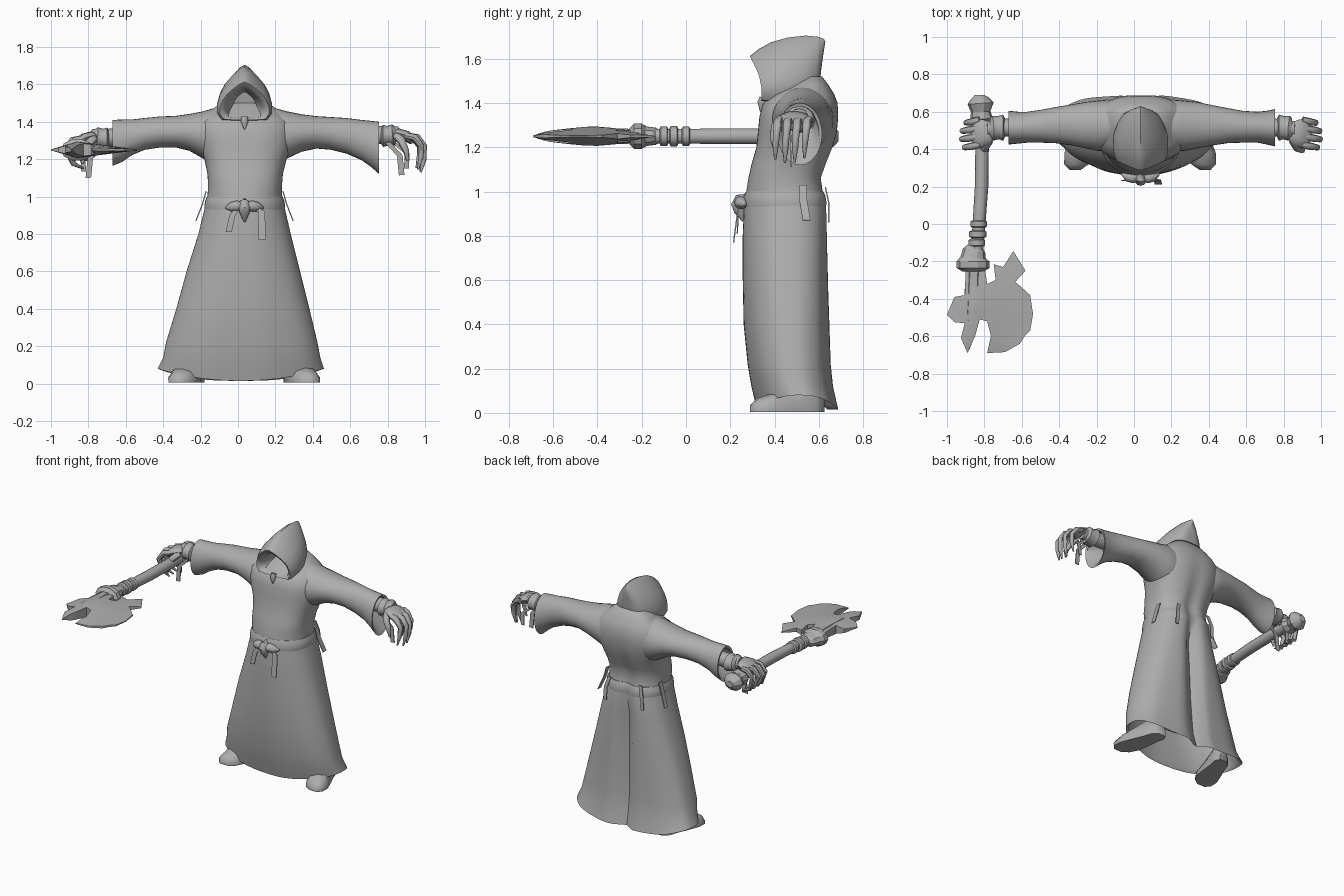
import bpy, bmesh, math
from mathutils import Vector

CX = 0.035
cloth = bpy.data.materials.new("plain_grey")
cloth.diffuse_color = (0.42, 0.42, 0.42, 1)


def finish(name, bm, angle=45):
    bmesh.ops.recalc_face_normals(bm, faces=bm.faces)
    me = bpy.data.meshes.new(name)
    bm.to_mesh(me)
    bm.free()
    me.materials.append(cloth)
    ob = bpy.data.objects.new(name, me)
    bpy.context.collection.objects.link(ob)
    bpy.ops.object.select_all(action='DESELECT')
    bpy.context.view_layer.objects.active = ob
    ob.select_set(True)
    bpy.ops.object.shade_smooth_by_angle(angle=math.radians(angle))
    return ob


def loft(name, rings, angle=45):
    """Skin closed rings of equal length and cap both ends."""
    bm = bmesh.new()
    loops = [[bm.verts.new(p) for p in r] for r in rings]
    n = len(loops[0])
    for a, b in zip(loops, loops[1:]):
        for i in range(n):
            j = (i + 1) % n
            bm.faces.new((a[i], a[j], b[j], b[i]))
    bm.faces.new(loops[0])
    bm.faces.new(loops[-1])
    return finish(name, bm, angle)


def tube(name, path, radii, n=10, flat=1.0, angle=45):
    """Round tube along a path with one radius for each point."""
    pts = [Vector(p) for p in path]
    rings = []
    for i, p in enumerate(pts):
        d = (pts[min(i + 1, len(pts) - 1)] - pts[max(i - 1, 0)]).normalized()
        ref = Vector((0, 1, 0)) if abs(d.y) < 0.8 else Vector((1, 0, 0))
        u = (ref - d * ref.dot(d)).normalized()
        v = d.cross(u)
        rings.append([p + radii[i] * (u * math.cos(2 * math.pi * k / n)
                      + v * flat * math.sin(2 * math.pi * k / n)) for k in range(n)])
    return loft(name, rings, angle)


def ribbon(name, path, side, width):
    """Thin cloth strip along a path."""
    s = Vector(side).normalized() * width / 2
    rings = []
    for i, p in enumerate(path):
        p = Vector(p)
        d = Vector(path[min(i + 1, len(path) - 1)]) - Vector(path[max(i - 1, 0)])
        t = d.cross(s).normalized() * 0.003
        rings.append([p - s - t, p + s - t, p + s + t, p - s + t])
    return loft(name, rings)


# Robe: skirt and torso, rounder in front and squarer behind
N = 72


def robe_ring(z, x0, x1, yf, yb, hem=0.0):
    ring = []
    fold = max(0.0, 0.9 - z) * 0.012
    crease = 0.06 if z < 0.9 else max(0.0, 0.03 * (1.4 - z) / 0.5)
    for k in range(N):
        a = 2 * math.pi * k / N
        c, s = math.cos(a), math.sin(a)
        w = 1 + fold * math.sin(9 * a + 1) * abs(s)
        e = (0.8 if z > 0.9 else 0.72) if s > 0 else (0.8 if z > 1 else 0.95)
        x = (x0 + x1) / 2 + (x1 - x0) / 2 * math.copysign(abs(c) ** e, c) * w
        y = (yf + yb) / 2 + (yb - yf) / 2 * math.copysign(abs(s) ** e, s) * w
        if s > 0:
            y -= crease * math.exp(-((x - CX) / 0.045) ** 2)
        ring.append((x, y, z + hem * c * c))
    return ring


loft("robe", [
    robe_ring(0.30, -0.32, 0.37, 0.30, 0.63),
    robe_ring(0.035, -0.40, 0.44, 0.335, 0.67, 0.06),
    robe_ring(0.015, -0.43, 0.46, 0.32, 0.688, 0.065),
    robe_ring(0.12, -0.40, 0.44, 0.295, 0.665, 0.02),
    robe_ring(0.22, -0.385, 0.425, 0.278, 0.655),
    robe_ring(0.40, -0.33, 0.382, 0.26, 0.65),
    robe_ring(0.60, -0.275, 0.332, 0.256, 0.645),
    robe_ring(0.80, -0.212, 0.282, 0.256, 0.642),
    robe_ring(0.93, -0.18, 0.252, 0.262, 0.64),
    robe_ring(1.00, -0.163, 0.235, 0.272, 0.625),
    robe_ring(1.06, -0.16, 0.235, 0.282, 0.615),
    robe_ring(1.12, -0.163, 0.24, 0.295, 0.635),
    robe_ring(1.20, -0.18, 0.26, 0.318, 0.665),
    robe_ring(1.27, -0.205, 0.285, 0.325, 0.685),
    robe_ring(1.34, -0.22, 0.295, 0.332, 0.69),
    robe_ring(1.40, -0.21, 0.285, 0.348, 0.685),
    robe_ring(1.44, -0.17, 0.245, 0.39, 0.67),
    robe_ring(1.48, -0.12, 0.19, 0.46, 0.645),
    robe_ring(1.52, -0.07, 0.14, 0.50, 0.615),
], 60)


# Sleeves: shoulder to flared hollow cuff
def sleeve_ring(x, y0, y1, z0, z1, n=28):
    ring = []
    for k in range(n):
        a = 2 * math.pi * k / n
        c, s = math.cos(a), math.sin(a)
        ring.append((x, (y0 + y1) / 2 + (y1 - y0) / 2 * c, (z0 + z1) / 2 + (z1 - z0) / 2 * s))
    return ring


loft("right_sleeve", [sleeve_ring(*r) for r in [
    (-0.05, .43, .65, 1.18, 1.47), (-0.14, .39, .665, 1.18, 1.47), (-0.19, .39, .66, 1.205, 1.455),
    (-0.26, .405, .652, 1.245, 1.442), (-0.33, .42, .64, 1.262, 1.432), (-0.42, .432, .625, 1.262, 1.428),
    (-0.50, .435, .61, 1.25, 1.42), (-0.57, .435, .60, 1.22, 1.412), (-0.62, .43, .60, 1.185, 1.412),
    (-0.67, .425, .605, 1.165, 1.41), (-0.665, .44, .59, 1.18, 1.395), (-0.56, .455, .58, 1.26, 1.39)]], 60)
loft("left_sleeve", [sleeve_ring(*r) for r in [
    (0.12, .43, .65, 1.18, 1.47), (0.21, .39, .665, 1.18, 1.47), (0.265, .39, .66, 1.205, 1.455),
    (0.34, .405, .652, 1.24, 1.44), (0.42, .42, .635, 1.257, 1.43), (0.50, .432, .62, 1.25, 1.425),
    (0.58, .435, .605, 1.23, 1.42), (0.66, .435, .60, 1.195, 1.41), (0.71, .425, .605, 1.16, 1.405),
    (0.755, .415, .615, 1.12, 1.40), (0.75, .43, .60, 1.14, 1.385), (0.64, .455, .58, 1.25, 1.39)]], 60)

# Hood: pointed arch sections narrowing to a ridge behind, deep opening at the front
half = [(.45, 0), (.85, .02), (1, .16), (1, .33), (.9, .51), (.73, .67), (.47, .82), (.2, .95)]
arch = [(0, 0)] + half + [(0, 1)] + [(-x, z) for x, z in reversed(half)]


def hood_ring(w, yb, zb, yt, zt, bow=0.0):
    return [(CX + w * fx, yb + (yt - yb) * fz + bow * math.sin(math.pi * fz), zb + (zt - zb) * fz)
            for fx, fz in arch]


loft("hood", [hood_ring(*r) for r in [
    (.06, .49, 1.46, .47, 1.56), (.095, .40, 1.43, .34, 1.575), (.112, .35, 1.42, .305, 1.59, .015),
    (.13, .342, 1.41, .288, 1.612, .018), (.142, .375, 1.405, .33, 1.645, .01), (.147, .42, 1.405, .385, 1.675),
    (.145, .48, 1.41, .46, 1.696), (.122, .54, 1.42, .54, 1.705), (.092, .585, 1.44, .595, 1.70),
    (.055, .605, 1.49, .62, 1.692), (.02, .61, 1.55, .63, 1.68)]], 50)
tube("collar_clasp", [(CX, .35, 1.425), (CX, .343, 1.40), (CX, .338, 1.36)], [.018, .02, .004], 8)

# Belt sash, knot and hanging ribbons
sash = [robe_ring(z, -0.17 - g, 0.242 + g, 0.267 - g, 0.632 + g)
        for z, g in ((.93, .008), (.95, .01), (.98, .005), (1.0, -.004))]
loft("belt_sash", sash, 60)
tube("belt_knot", [(CX, .27, .985), (CX, .25, .97), (CX, .242, .94), (CX, .246, .91), (CX, .262, .865)],
     [.008, .028, .038, .028, .006], 12, 0.9)
for s in (-1, 1):
    tube("knot_loop", [(CX, .25, .945), (CX + s * .04, .248, .95), (CX + s * .07, .253, .945),
         (CX + s * .10, .268, .94)], [.02, .03, .026, .006], 10)
ribbon("front_ribbon_short", [(0, .24, .94), (-.03, .235, .90), (-.05, .232, .81)], (1, 0, 0), .032)
ribbon("front_ribbon_long", [(.08, .24, .95), (.125, .235, .92), (.13, .215, .77)], (1, 0, 0), .038)
for s in (-1, 1):
    edge = CX + s * .205
    ribbon("side_ribbon", [(edge, .53, 1.03), (edge + s * .02, .53, .96), (edge + s * .055, .545, .87)],
           (0, 1, 0), .035)
    ribbon("back_ribbon", [(CX + s * .12, .63, 1.02), (CX + s * .14, .645, .95), (CX + s * .145, .645, .86)],
           (1, 0, 0), .025)

# Shoes, turned slightly outwards
for s, x in ((-1, -.27), (1, .335)):
    rings = []
    for t, w, h in ((0, .03, .035), (.03, .065, .065), (.09, .08, .085), (.17, .07, .11),
                    (.24, .058, .14), (.30, .055, .13), (.335, .03, .08)):
        cx, y = x + s * .045 * (1 - 2 * t / .335), .29 + t
        rings.append([(cx - w, y, .005), (cx + w, y, .005), (cx + w * 1.02, y, h * .4),
                      (cx + w * .65, y, h * .88), (cx, y, h), (cx - w * .65, y, h * .88),
                      (cx - w * 1.02, y, h * .4)])
    loft("shoe", rings, 50)


# Hands with forearm, wrist wraps, curled fingers and hanging strips
def hand(side, s, dx, dz, grip):
    def P(x, y, z):
        return (s * (x - dx), y, z + dz)
    tube(side + "_forearm", [P(.62, .515, 1.335), P(.76, .515, 1.33), P(.86, .51, 1.335)],
         [.05, .048, .04], 12)
    tube(side + "_wrist_wrap", [P(.765, .515, 1.325), P(.775, .515, 1.325), P(.80, .515, 1.325),
         P(.83, .512, 1.33), P(.845, .512, 1.33)], [.05, .07, .062, .066, .05], 12, 0.85)
    tube(side + "_palm", [P(.835, .505, 1.335), P(.86, .495, 1.34), P(.90, .485, 1.325), P(.935, .48, 1.30)],
         [.045, .065, .078, .068], 12, 0.36)
    for i in range(4):
        y, k = .415 + i * .044, (0, .015, .012, -.008)[i]
        end = [P(.955, y, 1.19), P(.90, y, 1.165)] if grip else [
            P(.978 + k, y - .01, 1.21 - k), P(.962 + k, y - .012, 1.145 - k)]
        tube(side + "_finger", [P(.90, y + .01, 1.325), P(.945 + k, y, 1.315), P(.98 + k, y - .005, 1.27)] + end,
             [.018, .02, .016, .014, .005], 8)
    tube(side + "_thumb", [P(.85, .45, 1.325), P(.875, .405, 1.295), P(.90, .395, 1.24), P(.905, .40, 1.19)],
         [.025, .022, .016, .006], 8)
    ribbon(side + "_strip_inner", [P(.80, .47, 1.29), P(.865, .475, 1.22), P(.875, .475, 1.115)], (1, 0, .1), .03)
    ribbon(side + "_strip_outer", [P(.83, .53, 1.29), P(.905, .53, 1.23), P(.90, .535, 1.15)], (1, 0, 0), .026)


hand("left", 1, 0, 0, False)
hand("right", -1, .075, -.015, True)

# Axe shaft, wraps, collar and pommel
Z = 1.25
tube("axe_shaft", [(-.81, .58, Z), (-.815, .2, Z), (-.83, -.02, Z), (-.85, -.25, Z)],
     [.036, .036, .034, .034], 14)
for y, r in ((.0, .043), (-.055, .046), (-.10, .044)):
    cx = -.83 - .1 * (-y)
    tube("shaft_wrap", [(cx, y + .022, Z), (cx, y + .014, Z), (cx, y - .014, Z), (cx, y - .022, Z)],
         [.03, r, r, .03], 12)
tube("axe_collar", [(-.85, -.12, Z), (-.855, -.14, Z), (-.86, -.18, Z), (-.86, -.20, Z),
     (-.86, -.235, Z), (-.86, -.255, Z)], [.04, .06, .068, .088, .088, .055], 10, 0.68, 25)
tube("axe_pommel", [(-.815, .545, Z), (-.815, .56, Z), (-.82, .60, Z), (-.82, .645, Z), (-.825, .67, Z),
     (-.825, .69, Z)], [.04, .062, .052, .07, .05, .025], 10, 0.9, 25)

# Axe head: jagged outline, thick along the shaft line and thin at the edges
outline = [(-.90, -.25), (-.905, -.38), (-.96, -.39), (-1.0, -.485), (-.96, -.525), (-.905, -.53),
           (-.925, -.61), (-.89, -.69), (-.85, -.60), (-.825, -.51), (-.785, -.52), (-.765, -.60),
           (-.785, -.69), (-.69, -.685), (-.61, -.64), (-.585, -.60), (-.555, -.57), (-.54, -.48),
           (-.555, -.38), (-.61, -.33), (-.635, -.31), (-.58, -.25), (-.645, -.145), (-.70, -.23),
           (-.75, -.215), (-.74, -.30), (-.785, -.32), (-.795, -.25)]
bm = bmesh.new()
low = [bm.verts.new((x, y, Z - .004)) for x, y in outline]
high = [bm.verts.new((x, y, Z + .004)) for x, y in outline]
n = len(outline)
for i in range(n):
    j = (i + 1) % n
    bm.faces.new((low[i], low[j], high[j], high[i]))
caps = [bm.faces.new(list(reversed(low))), bm.faces.new(high)]
bm.normal_update()
bmesh.ops.triangulate(bm, faces=caps, ngon_method='EAR_CLIP')
cuts = [((x, 0, 0), (1, 0, 0)) for x in (-.95, -.90, -.86, -.82, -.76, -.70, -.64, -.59)]
cuts += [((0, y, 0), (0, 1, 0)) for y in (-.64, -.58, -.52, -.46, -.40, -.34, -.28, -.22)]
for co, no in cuts:
    bmesh.ops.bisect_plane(bm, geom=bm.verts[:] + bm.edges[:] + bm.faces[:], plane_co=co, plane_no=no)
for v in bm.verts:
    dx, dy = v.co.x + .86, v.co.y + .42
    across = max(0, 1 - (dx / .32 if dx > 0 else -dx / .14))
    along = max(0, 1 - abs(dy) / .27) ** 0.5
    v.co.z = Z + math.copysign(.003 + .042 * across * along, v.co.z - Z)
finish("axe_blade", bm, 30)
tube("axe_spine", [(-.855, -.24, Z), (-.86, -.36, Z), (-.865, -.47, Z), (-.87, -.56, Z), (-.885, -.67, Z)],
     [.04, .046, .045, .03, .006], 6, 0.95, 20)
